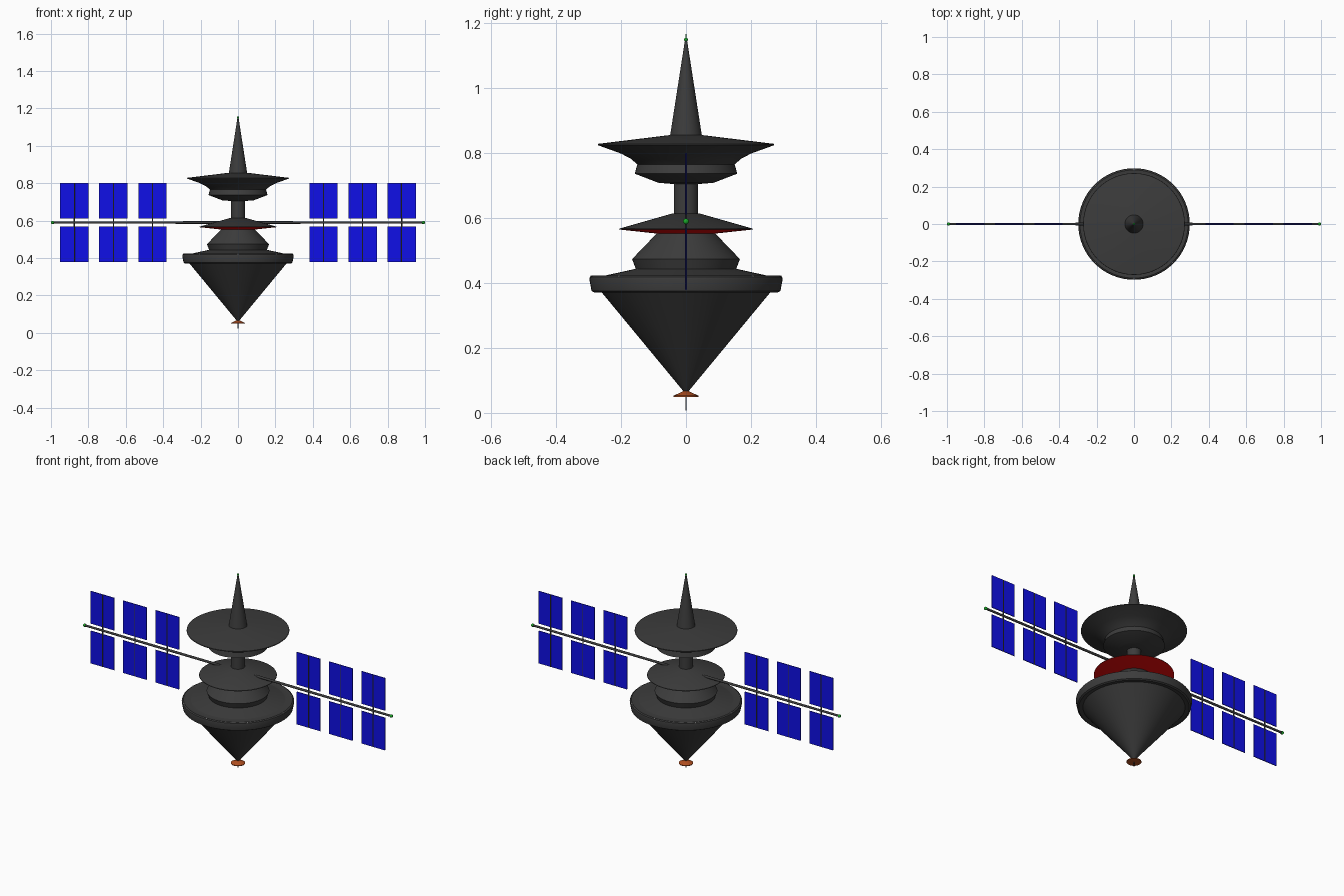
import bpy, bmesh, math
from mathutils import Matrix, Vector

if "Cube" in bpy.data.objects:
    bpy.data.objects.remove(bpy.data.objects["Cube"])


def material(name, rgb):
    m = bpy.data.materials.new(name)
    m.diffuse_color = (*rgb, 1)
    m.use_nodes = True
    m.node_tree.nodes["Principled BSDF"].inputs["Base Color"].default_value = m.diffuse_color
    return m


DARK = material("dark_hull", (0.045, 0.045, 0.045))
BLUE = material("solar_blue", (0.005, 0.005, 0.8))
RED = material("red", (0.85, 0.003, 0.003))
GREEN = material("green", (0.01, 0.4, 0.02))
ORANGE = material("orange", (0.45, 0.08, 0.015))
WHITE = material("white", (0.8, 0.8, 0.8))


def finish(name, bm, mat, angle=35):
    bmesh.ops.recalc_face_normals(bm, faces=bm.faces)
    me = bpy.data.meshes.new(name)
    bm.to_mesh(me)
    bm.free()
    ob = bpy.data.objects.new(name, me)
    bpy.context.collection.objects.link(ob)
    me.materials.append(mat)
    bpy.ops.object.select_all(action='DESELECT')
    bpy.context.view_layer.objects.active = ob
    ob.select_set(True)
    bpy.ops.object.shade_smooth_by_angle(angle=math.radians(angle))
    return ob


def lathe(name, profile, mat, seg=64):
    """Spin an (r, z) profile around z; end points are closed on the axis."""
    bm = bmesh.new()
    pts = [(0, profile[0][1])] + profile + [(0, profile[-1][1])]
    vs = [bm.verts.new((r, 0, z)) for r, z in pts]
    edges = [bm.edges.new(p) for p in zip(vs, vs[1:])]
    bmesh.ops.spin(bm, geom=vs + edges, axis=(0, 0, 1), cent=(0, 0, 0),
                   angle=2 * math.pi, steps=seg, use_merge=True)
    bmesh.ops.remove_doubles(bm, verts=bm.verts, dist=1e-5)
    return finish(name, bm, mat)


def rod(bm, a, b, r1, r2, seg=16):
    a, b = Vector(a), Vector(b)
    rot = (b - a).to_track_quat('Z', 'Y').to_matrix().to_4x4()
    bmesh.ops.create_cone(bm, cap_ends=True, segments=seg, radius1=r1, radius2=r2,
                          depth=(b - a).length,
                          matrix=Matrix.Translation((a + b) / 2) @ rot)


def ball(bm, loc, r):
    bmesh.ops.create_uvsphere(bm, u_segments=12, v_segments=8, radius=r,
                              matrix=Matrix.Translation(loc))


def box(bm, loc, size):
    bmesh.ops.create_cube(bm, size=1, matrix=Matrix.Translation(loc)
                          @ Matrix.Diagonal((*size, 1)))


# Central body, from the bottom up
lathe("lower_cone", [(0.004, 0.062), (0.262, 0.374)], DARK)
lathe("main_ring", [(0.255, 0.374), (0.283, 0.371), (0.291, 0.376), (0.298, 0.412),
                    (0.296, 0.419), (0.289, 0.423), (0.265, 0.420), (0.24, 0.424)], DARK)
lathe("shoulder", [(0.25, 0.423), (0.155, 0.444), (0.166, 0.474), (0.09, 0.553)], DARK)
lathe("red_underside", [(0.085, 0.552), (0.206, 0.565)], RED)
lathe("middle_disc", [(0.206, 0.565), (0.205, 0.568), (0.04, 0.615)], DARK)
lathe("neck", [(0.037, 0.60), (0.037, 0.72)], DARK)
lathe("upper_dish", [(0.037, 0.705), (0.085, 0.709), (0.158, 0.737), (0.15, 0.766),
                     (0.17, 0.783), (0.20, 0.799), (0.272, 0.825), (0.271, 0.829),
                     (0.05, 0.856)], DARK)
lathe("spire", [(0.049, 0.854), (0.003, 1.15)], DARK)
lathe("nozzle", [(0.038, 0.049), (0.038, 0.053), (0.006, 0.068)], ORANGE, 32)

# Needle aerial running out of the nozzle
bm = bmesh.new()
rod(bm, (0, 0, 0.07), (0, 0, 0), 0.003, 0.0005, 8)
finish("bottom_needle", bm, DARK)

# Signal lights at the top and boom ends
bm = bmesh.new()
rod(bm, (0, 0, 1.14), (0, 0, 1.17), 0.003, 0.0005, 8)
ball(bm, (0, 0, 1.15), 0.006)
for s in (-1, 1):
    ball(bm, (s * 0.991, 0, 0.59), 0.009)
finish("signal_lights", bm, GREEN, 60)

# Small lights around the main ring
bm = bmesh.new()
for i in range(8):
    a = i * math.pi / 4
    ball(bm, (0.291 * math.cos(a), 0.291 * math.sin(a), 0.42), 0.004)
finish("ring_lights", bm, WHITE, 60)

# Boom, struts and solar panels on both sides
boom, struts, panels = bmesh.new(), bmesh.new(), bmesh.new()
for s in (-1, 1):
    rod(boom, (0, 0, 0.59), (s * 0.99, 0, 0.59), 0.007, 0.006)
    for x in (0.457, 0.666, 0.875):
        rod(struts, (s * x, 0, 0.38), (s * x, 0, 0.80), 0.0035, 0.0035, 10)
        for z in (0.474, 0.706):
            box(panels, (s * x, 0, z), (0.152, 0.004, 0.19))
finish("boom", boom, DARK)
finish("panel_struts", struts, DARK)
finish("solar_panels", panels, BLUE)
